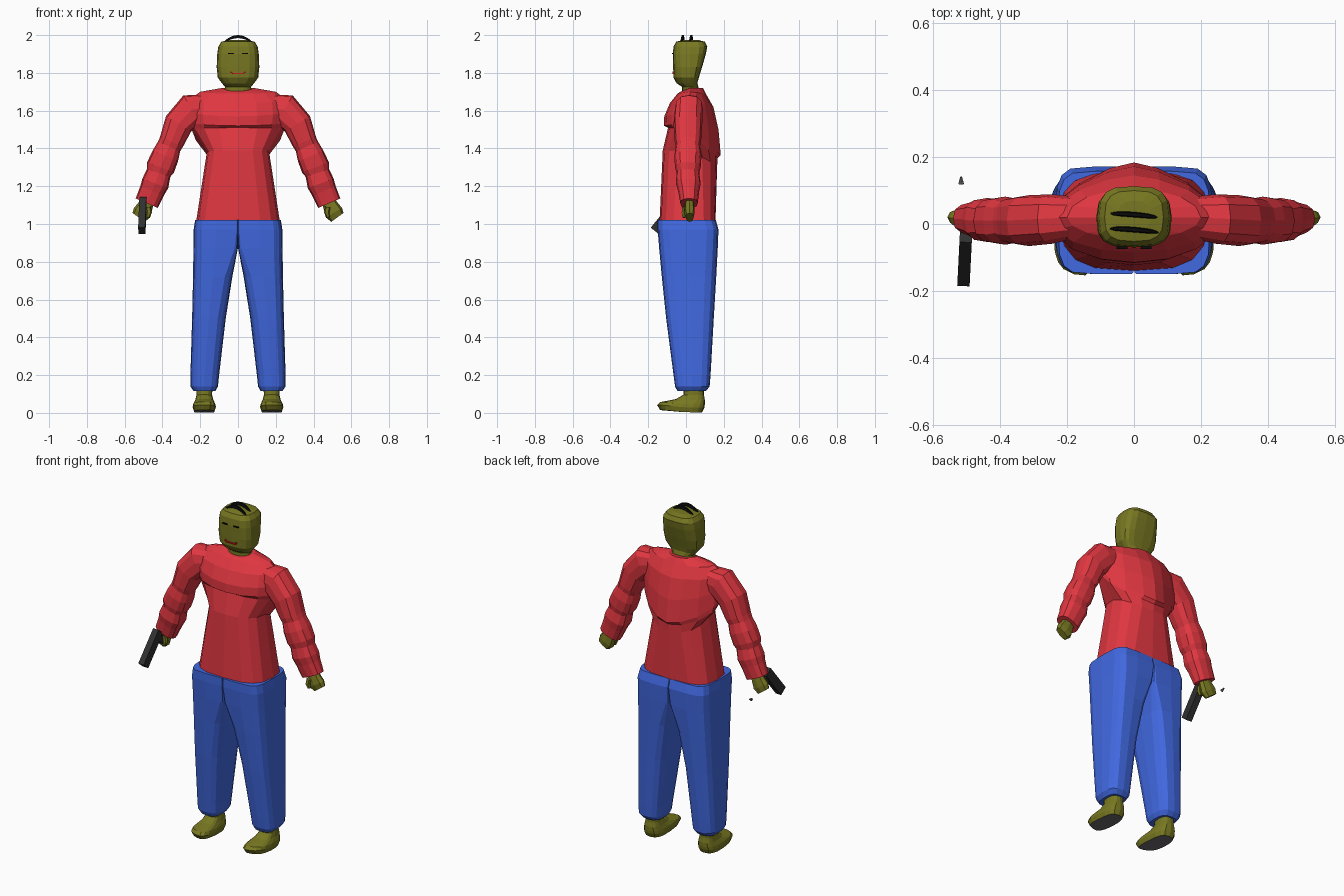
import bpy, bmesh, math
from mathutils import Vector, Matrix

if "Cube" in bpy.data.objects:
    bpy.data.objects.remove(bpy.data.objects["Cube"])

def mat(name, rgb):
    m = bpy.data.materials.new(name)
    m.diffuse_color = (*rgb, 1)
    m.use_nodes = True
    m.node_tree.nodes["Principled BSDF"].inputs["Base Color"].default_value = m.diffuse_color
    return m

SKIN = mat("olive skin", (0.19, 0.19, 0.016))
RED = mat("red shirt", (0.75, 0.038, 0.052))
BLUE = mat("blue trousers", (0.053, 0.141, 0.753))
BLACK = mat("black", (0.003, 0.003, 0.003))
GUN = mat("dark metal", (0.03, 0.03, 0.03))
GREY = mat("grey sole", (0.16, 0.15, 0.16))
LIP = mat("lip red", (0.75, 0.01, 0.01))

def finish(name, bm, mats):
    bmesh.ops.recalc_face_normals(bm, faces=bm.faces)
    me = bpy.data.meshes.new(name)
    bm.to_mesh(me)
    bm.free()
    for m in mats:
        me.materials.append(m)
    ob = bpy.data.objects.new(name, me)
    bpy.context.collection.objects.link(ob)
    return ob

def loft(name, rings, *mats, side=1):
    """Skin a list of equal-length point rings; side=-1 mirrors in x."""
    bm = bmesh.new()
    vs = [[bm.verts.new((side * p[0], p[1], p[2])) for p in r] for r in rings]
    n = len(vs[0])
    for a, b in zip(vs, vs[1:]):
        for i in range(n):
            j = (i + 1) % n
            bm.faces.new((a[i], a[j], b[j], b[i]))
    bm.faces.new(vs[0])
    bm.faces.new(vs[-1])
    return finish(name, bm, mats)

def box(name, loc, size, m, rx=0.0, rz=0.0):
    bm = bmesh.new()
    M = Matrix.Translation(loc) @ Matrix.Rotation(rz, 4, 'Z') @ Matrix.Rotation(rx, 4, 'X')
    bmesh.ops.create_cube(bm, size=1, matrix=M @ Matrix.Diagonal((*size, 1)))
    return finish(name, bm, [m])

def power(v, p):
    return math.copysign(abs(v) ** (2 / p), v) if abs(v) > 1e-6 else 0.0

def angles(n):
    return [(math.cos(2 * math.pi * i / n), math.sin(2 * math.pi * i / n)) for i in range(n)]

def body_ring(zs, zf, zb, hx, yf, yb, pf, pb, ym=0.02, n=16):
    """Ring with its own height, depth and squareness at front and back."""
    out = []
    for c, s in angles(n):
        p, y, z = (pf, yf, zf) if s < 0 else (pb, yb, zb)
        out.append((hx * power(c, p), ym + (y - ym) * abs(power(s, p)), zs + (z - zs) * abs(s)))
    return out

def limb_ring(z, xi, xo, yf, yb, pin, pout, n=16):
    """Ring between an inner and an outer x, with own squareness on each side."""
    cx, hx, cy, hy = (xi + xo) / 2, (xo - xi) / 2, (yf + yb) / 2, (yb - yf) / 2
    out = []
    for c, s in angles(n):
        p = pin if c < -1e-6 else pout
        out.append((cx + hx * power(c, p), cy + hy * power(s, p), z))
    return out

def tube(path, n):
    """Rings square to a path in the xz plane: (x, z, radius, y, y half depth)."""
    rings = []
    for i, (x, z, r, y, hy) in enumerate(path):
        a, b = path[max(i - 1, 0)], path[min(i + 1, len(path) - 1)]
        t = Vector((b[0] - a[0], b[1] - a[1])).normalized()
        rings.append([(x - t.y * r * power(c, 2.6), y + hy * power(s, 2.6), z + t.x * r * power(c, 2.6))
                      for c, s in angles(n)])
    return rings

# shirt: waist, pinched middle, V-shaped chest and back folds, shoulders, collar
loft("shirt", [body_ring(*r) for r in (
    (1.01, 1.01, 1.01, .222, -.14, .156, 3, 3.2),
    (1.38, 1.39, 1.31, .165, -.123, .165, 2.6, 2.4),
    (1.50, 1.51, 1.35, .245, -.095, .168, 2.2, 1.7),
    (1.54, 1.52, 1.365, .255, -.117, .184, 2.0, 1.5),
    (1.60, 1.57, 1.50, .262, -.115, .172, 2.0, 1.5),
    (1.66, 1.64, 1.62, .255, -.085, .145, 2.0, 1.6),
    (1.70, 1.69, 1.69, .20, -.045, .105, 2, 2),
    (1.72, 1.70, 1.72, .085, -.03, .09, 2, 2))], RED)

# neck and head
loft("head", [body_ring(z, z, z, hx, yf, yb, p, p) for z, hx, yf, yb, p in (
    (1.67, .07, -.02, .07, 2.2),
    (1.725, .068, -.02, .066, 2.2),
    (1.745, .085, -.05, .06, 2.6),
    (1.775, .107, -.066, .068, 3),
    (1.83, .113, -.068, .085, 3.2),
    (1.90, .110, -.070, .105, 3.2),
    (1.94, .104, -.066, .113, 3.2),
    (1.965, .088, -.052, .10, 3),
    (1.973, .05, -.02, .07, 2.5))], SKIN)

# face details
for sx in (-1, 1):
    box("eye", (sx * .036, -.070, 1.902), (.032, .009, .006), BLACK)
box("mouth", (0, -.068, 1.797), (.066, .009, .007), LIP)
for sx in (-1, 1):
    box("mouth_corner", (sx * .034, -.068, 1.803), (.009, .009, .009), LIP)

# two arched strands of hair
for k, y0 in enumerate((.028, -.017)):
    rings = []
    for i in range(11):
        t = i / 5 - 1
        h = .002 + .006 * (1 - t * t) ** .5
        x, y, z = .077 * t, y0 - .006 * t - .003 * t * t, 1.992 - .032 * t * t
        rings.append([(x, y - h, z - h), (x, y + h, z - h), (x, y + h * .6, z + h), (x, y - h * .6, z + h)])
    loft("hair_strand", rings, BLACK)

SLEEVE = [(.16, 1.62, .065, .02, .06), (.245, 1.605, .088, .015, .074), (.315, 1.53, .078, .01, .076),
          (.352, 1.435, .066, .01, .070), (.365, 1.41, .064, .01, .064), (.385, 1.36, .073, .01, .072),
          (.41, 1.30, .076, .01, .068), (.42, 1.27, .065, .01, .060), (.438, 1.215, .073, .012, .066),
          (.455, 1.175, .067, .014, .056), (.483, 1.11, .064, .016, .046)]
HAND = [(.475, 1.13, .034, .018, .022), (.493, 1.09, .042, .018, .026),
        (.508, 1.06, .050, .018, .028), (.526, 1.035, .040, .02, .020)]
LEG = [(.115, .12, .235, -.045, .105, 3, 3), (.14, .106, .252, -.058, .125, 3, 3),
       (.20, .10, .252, -.066, .13, 3, 3), (.50, .065, .243, -.105, .147, 3, 3.4),
       (.72, .03, .238, -.128, .16, 4, 3.6), (.87, .001, .236, -.142, .168, 12, 3.8),
       (.97, 0, .235, -.15, .172, 30, 4), (1.02, 0, .227, -.15, .158, 30, 4)]
FOOT = [(.003, .125, .232, -.15, .085, 3, 3), (.028, .117, .24, -.168, .097, 3, 3),
        (.045, .12, .237, -.150, .1, 3, 3), (.068, .13, .226, -.06, .1, 3, 3),
        (.095, .137, .22, -.015, .095, 2.6, 2.6), (.14, .135, .222, -.015, .095, 2.5, 2.5)]

def foot_shape(p):
    """Slant the toe outwards and lift it slightly."""
    x, y, z = p
    front = max(0, -y) / .168
    return (x, y + front * (x - .12) * .3, z + front * .014)

for sx in (-1, 1):
    # sleeve with puffed folds, and hand with thumb
    loft("sleeve", tube(SLEEVE, 12), RED, side=sx)
    loft("hand", tube(HAND, 8), SKIN, side=sx)
    loft("thumb", tube([(.475, 1.09, .014, -.01, .012), (.470, 1.06, .014, -.012, .012),
                        (.478, 1.035, .009, -.01, .009)], 6), SKIN, side=sx)
    # trouser half, meeting its mirror at the centre above the crotch
    loft("trouser_leg", [limb_ring(*r) for r in LEG], BLUE, side=sx)
    # foot with grey underside
    foot = loft("foot", [[foot_shape(p) for p in limb_ring(*r)] for r in FOOT], SKIN, GREY, side=sx)
    for f in foot.data.polygons:
        f.material_index = 1 if f.normal.z < -.6 and f.center.z < .03 else 0

# pistol held low in the right hand, pointing forward and down
tilt = math.atan2(.16, .13)
box("pistol_slide", (-.506, -.1, 1.045), (.037, .208, .052), GUN, rx=tilt, rz=-.05)
box("pistol_grip", (-.503, -.015, 1.072), (.03, .04, .09), GUN, rx=tilt)

# small loose metal piece behind the hand
bm = bmesh.new()
bmesh.ops.create_cone(bm, cap_ends=True, segments=6, radius1=.009, radius2=.003, depth=.022,
                      matrix=Matrix.Translation((-.517, .131, 1.025)) @ Matrix.Rotation(-1.2, 4, 'X'))
finish("loose_metal_piece", bm, [GREY])
